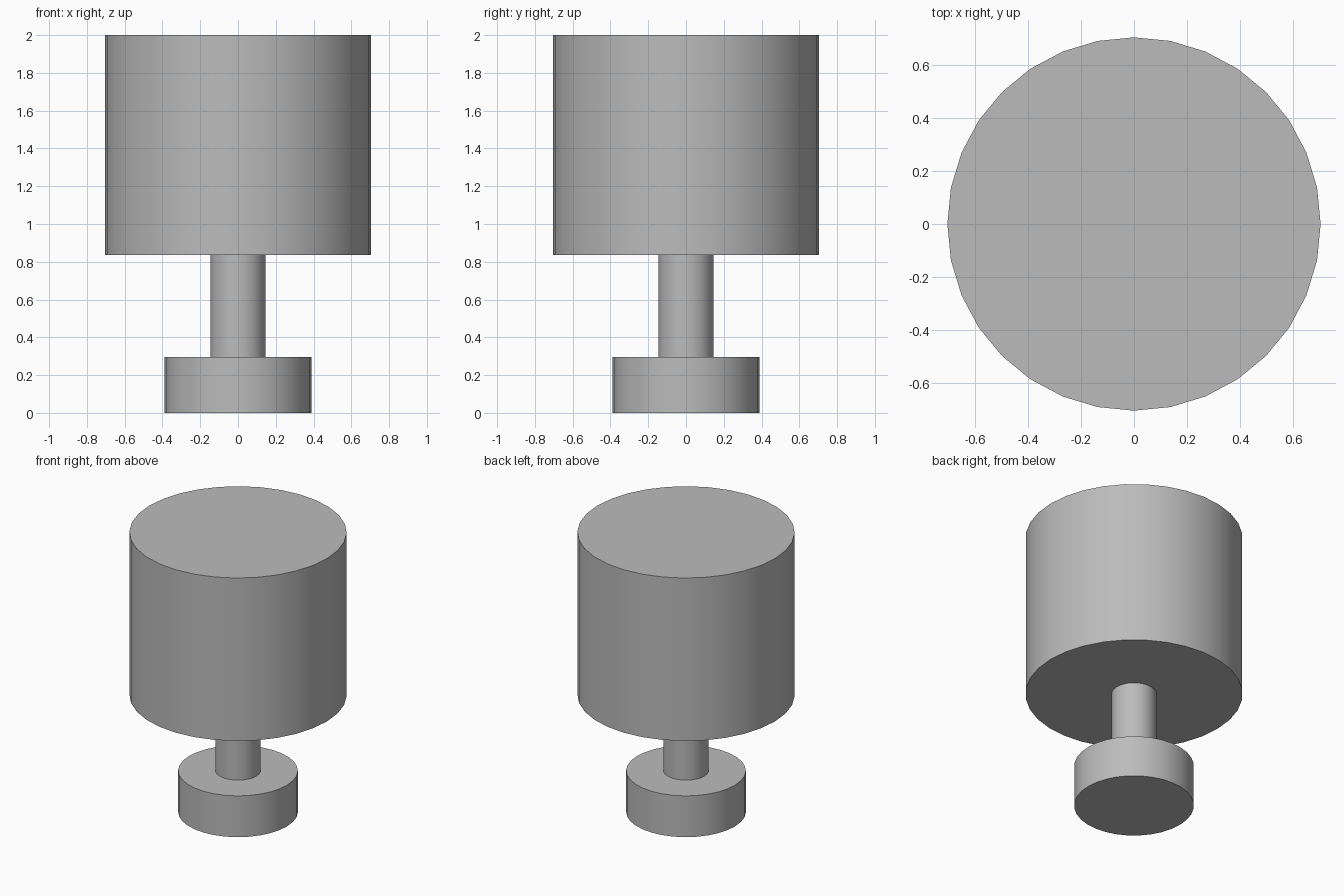
import bpy
import math

cube = bpy.data.objects.get("Cube")
if cube:
    bpy.data.objects.remove(cube, do_unlink=True)

# Single plain grey finish
GREY = (0.5, 0.5, 0.5, 1.0)
grey = bpy.data.materials.new("plain_grey")
grey.use_nodes = True
grey.diffuse_color = GREY
grey.node_tree.nodes["Principled BSDF"].inputs["Base Color"].default_value = GREY


def cylinder(name, radius, bottom, top):
    """Upright 32-sided capped cylinder between two heights."""
    bpy.ops.mesh.primitive_cylinder_add(
        vertices=32, radius=radius, depth=top - bottom,
        location=(0, 0, (bottom + top) / 2))
    obj = bpy.context.object
    obj.name = obj.data.name = name
    obj.data.materials.append(grey)
    bpy.ops.object.shade_smooth_by_angle(angle=math.radians(30))
    return obj


# Round foot, slim stem and large drum
cylinder("base", 0.388, 0, 0.295)
cylinder("stem", 0.146, 0.295, 0.835)
cylinder("drum", 0.704, 0.835, 2)
